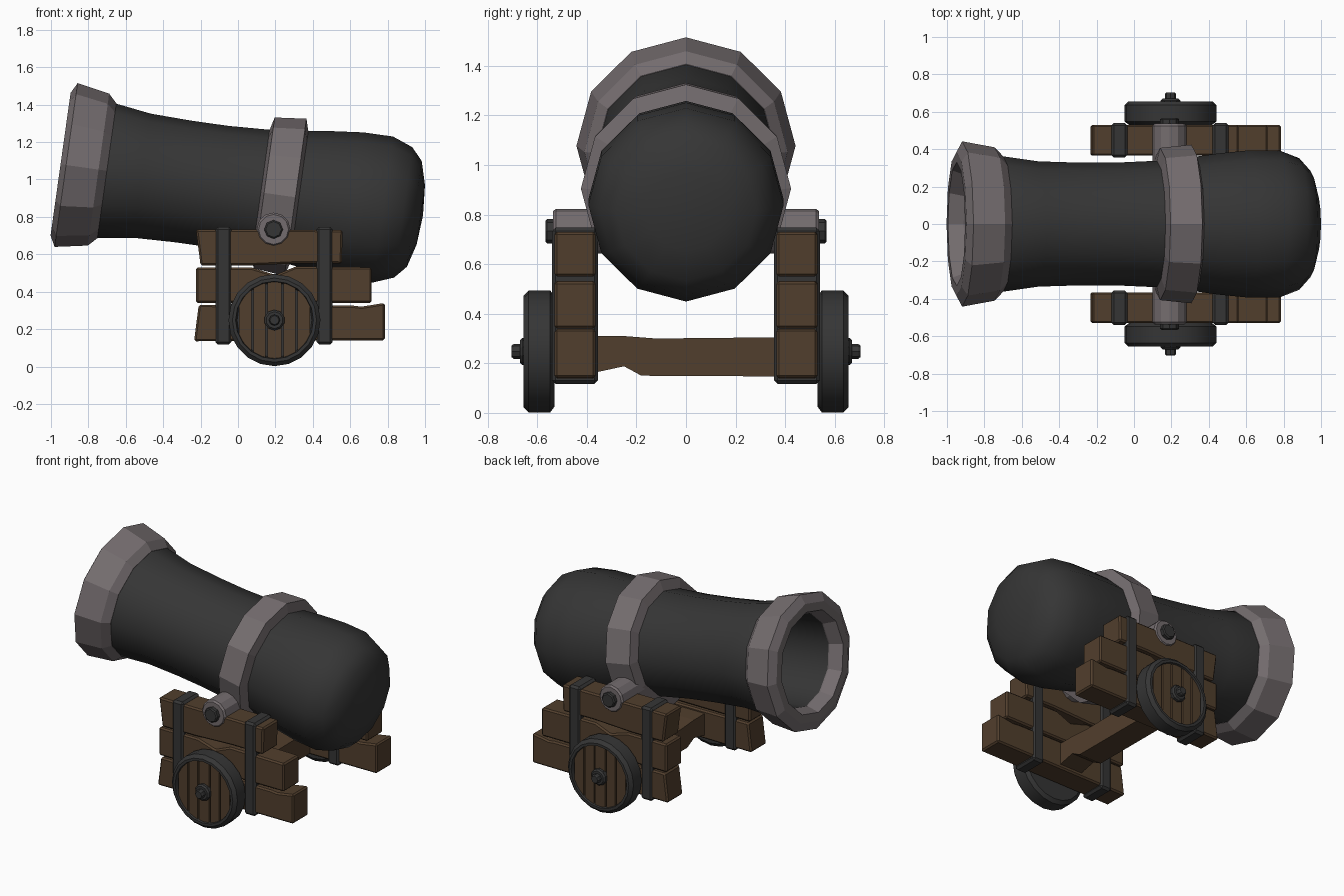
import bpy, bmesh, math
from mathutils import Matrix

if "Cube" in bpy.data.objects:
    bpy.data.objects.remove(bpy.data.objects["Cube"])


def material(name, rgb):
    m = bpy.data.materials.new(name)
    m.diffuse_color = (*rgb, 1)
    m.use_nodes = True
    m.node_tree.nodes["Principled BSDF"].inputs["Base Color"].default_value = m.diffuse_color
    return m


IRON = material("dark_iron", (0.036, 0.036, 0.036))
STEEL = material("warm_grey_metal", (0.175, 0.152, 0.158))
WOOD = material("brown_wood", (0.083, 0.049, 0.026))


def finish(bm, name, mat, matrix=Matrix(), bevel=0, smooth=None):
    bmesh.ops.remove_doubles(bm, verts=bm.verts, dist=1e-5)
    bm.transform(matrix)
    bmesh.ops.recalc_face_normals(bm, faces=bm.faces)
    me = bpy.data.meshes.new(name)
    bm.to_mesh(me)
    bm.free()
    me.materials.append(mat)
    ob = bpy.data.objects.new(name, me)
    bpy.context.collection.objects.link(ob)
    if bevel:
        mod = ob.modifiers.new("bevel", 'BEVEL')
        mod.width, mod.segments = bevel, 1
    if smooth:
        bpy.ops.object.select_all(action='DESELECT')
        ob.select_set(True)
        bpy.context.view_layer.objects.active = ob
        bpy.ops.object.shade_smooth_by_angle(angle=math.radians(smooth))
    return ob


def lathe(name, profile, sides, mat, matrix, closed=False, **kw):
    """Spin (distance along x, radius) points round the x axis."""
    bm = bmesh.new()
    rings = []
    for u, r in profile:
        rings.append([bm.verts.new((u, r * math.sin(a), r * math.cos(a)))
                      for a in (2 * math.pi * i / sides for i in range(sides))]
                     if r > 0 else [bm.verts.new((u, 0, 0))] * sides)
    pairs = list(zip(rings, rings[1:]))
    if closed:
        pairs.append((rings[-1], rings[0]))
    for p, q in pairs:
        for i in range(sides):
            j = (i + 1) % sides
            bm.faces.new(list(dict.fromkeys((p[i], p[j], q[j], q[i]))))
    return finish(bm, name, mat, matrix, **kw)


def prism(name, pts, y0, y1, mat, matrix=Matrix(), **kw):
    """Extrude an outline in x, z from y0 to y1."""
    bm = bmesh.new()
    a = [bm.verts.new((x, y0, z)) for x, z in pts]
    b = [bm.verts.new((x, y1, z)) for x, z in pts]
    bm.faces.new(a)
    bm.faces.new(b)
    for i in range(len(pts)):
        j = (i + 1) % len(pts)
        bm.faces.new((a[i], a[j], b[j], b[i]))
    return finish(bm, name, mat, matrix, **kw)


def rect(x0, x1, z0, z1):
    return [(x0, z0), (x1, z0), (x1, z1), (x0, z1)]


# Barrel, tilted so the muzzle points up
AXIS = Matrix.Translation((0.2, 0, 0.92)) @ Matrix.Rotation(math.radians(8), 4, 'Y')
lathe("barrel", [(-0.4, 0), (-0.4, 0.28), (-1.08, 0.30), (-1.08, 0.325), (-0.91, 0.362),
                 (-0.72, 0.335), (-0.5, 0.328), (-0.3, 0.328), (-0.08, 0.338), (0.13, 0.36),
                 (0.25, 0.377), (0.42, 0.394), (0.58, 0.394), (0.69, 0.352),
                 (0.75, 0.285), (0.785, 0.16), (0.797, 0)], 12, IRON, AXIS, smooth=40)
lathe("muzzle_ring", [(-1.16, 0.33), (-1.16, 0.385), (-1.13, 0.442), (-0.955, 0.41),
                      (-0.91, 0.364), (-0.91, 0.33), (-1.08, 0.298)],
      12, STEEL, AXIS, closed=True)
lathe("barrel_band", [(-0.082, 0.325), (-0.061, 0.407), (0.108, 0.424), (0.13, 0.35)],
      12, STEEL, AXIS, closed=True)

# Cross beam with a chipped underside
prism("cross_beam", [(-0.38, 0.16), (-0.25, 0.188), (-0.18, 0.15), (0.38, 0.147),
                     (0.38, 0.305), (-0.12, 0.30), (-0.25, 0.31), (-0.38, 0.31)],
      -0.285, -0.115, WOOD, Matrix.Rotation(math.pi / 2, 4, 'Z'))

PLANKS = {
    "top": [(-0.225, 0.733), (0.56, 0.73), (0.555, 0.55), (0.33, 0.552), (0.05, 0.54), (-0.20, 0.54)],
    "middle": [(-0.225, 0.53), (0.07, 0.53), (0.2, 0.49), (0.31, 0.535), (0.715, 0.53),
               (0.715, 0.34), (-0.225, 0.34)],
    "bottom": [(-0.21, 0.33), (0.62, 0.325), (0.66, 0.32), (0.785, 0.34), (0.785, 0.14),
               (-0.235, 0.135)],
}

for side, s in (("front", -1), ("back", 1)):
    # Carriage planks and the iron straps round them
    for level, pts in PLANKS.items():
        prism(f"{side}_{level}_plank", pts, s * 0.365, s * 0.53, WOOD, bevel=0.01)
    for end, x in (("muzzle", -0.078), ("breech", 0.463)):
        prism(f"{side}_{end}_strap", rect(x - 0.043, x + 0.043, 0.117, 0.747),
              s * 0.355, s * 0.54, IRON, bevel=0.014)

    # Trunnion and its bolt
    out = Matrix.Rotation(s * math.pi / 2, 4, 'Z')
    pin = Matrix.Translation((0.19, 0, 0.733)) @ out
    lathe(f"{side}_trunnion", [(0.28, 0), (0.28, 0.09), (0.525, 0.09), (0.537, 0.08), (0.537, 0)],
          12, STEEL, pin)
    lathe(f"{side}_trunnion_bolt", [(0.52, 0), (0.52, 0.05), (0.56, 0.05), (0.567, 0.042),
                                    (0.567, 0)], 8, IRON, pin)

    # Wheel rim with a closed iron back
    hub = Matrix.Translation((0.195, 0, 0.248)) @ out
    lathe(f"{side}_wheel_rim", [(0.53, 0), (0.53, 0.222), (0.548, 0.246), (0.635, 0.246),
                                (0.656, 0.225), (0.656, 0.208), (0.615, 0.2), (0.615, 0)],
          20, IRON, hub, smooth=25)
    # Wheel boards, cut to the round rim
    edges = [-0.195, -0.118, -0.042, 0.042, 0.118, 0.195]
    for n, (a, b) in enumerate(zip(edges, edges[1:])):
        xs = [a + 0.005 + (b - a - 0.01) * i / 4 for i in range(5)]
        top = [(x, math.sqrt(0.204 ** 2 - x * x)) for x in xs]
        pts = top + [(x, -z) for x, z in reversed(top)]
        prism(f"{side}_wheel_board_{n + 1}", pts, s * 0.6, s * 0.643, WOOD,
              Matrix.Translation((0.195, 0, 0.248)))
    # Hub and axle end
    lathe(f"{side}_wheel_hub", [(0.6, 0), (0.6, 0.055), (0.66, 0.055), (0.67, 0.045), (0.67, 0)],
          10, IRON, hub)
    lathe(f"{side}_axle_end", [(0.38, 0), (0.38, 0.03), (0.695, 0.03), (0.703, 0.024), (0.703, 0)],
          8, IRON, hub)
